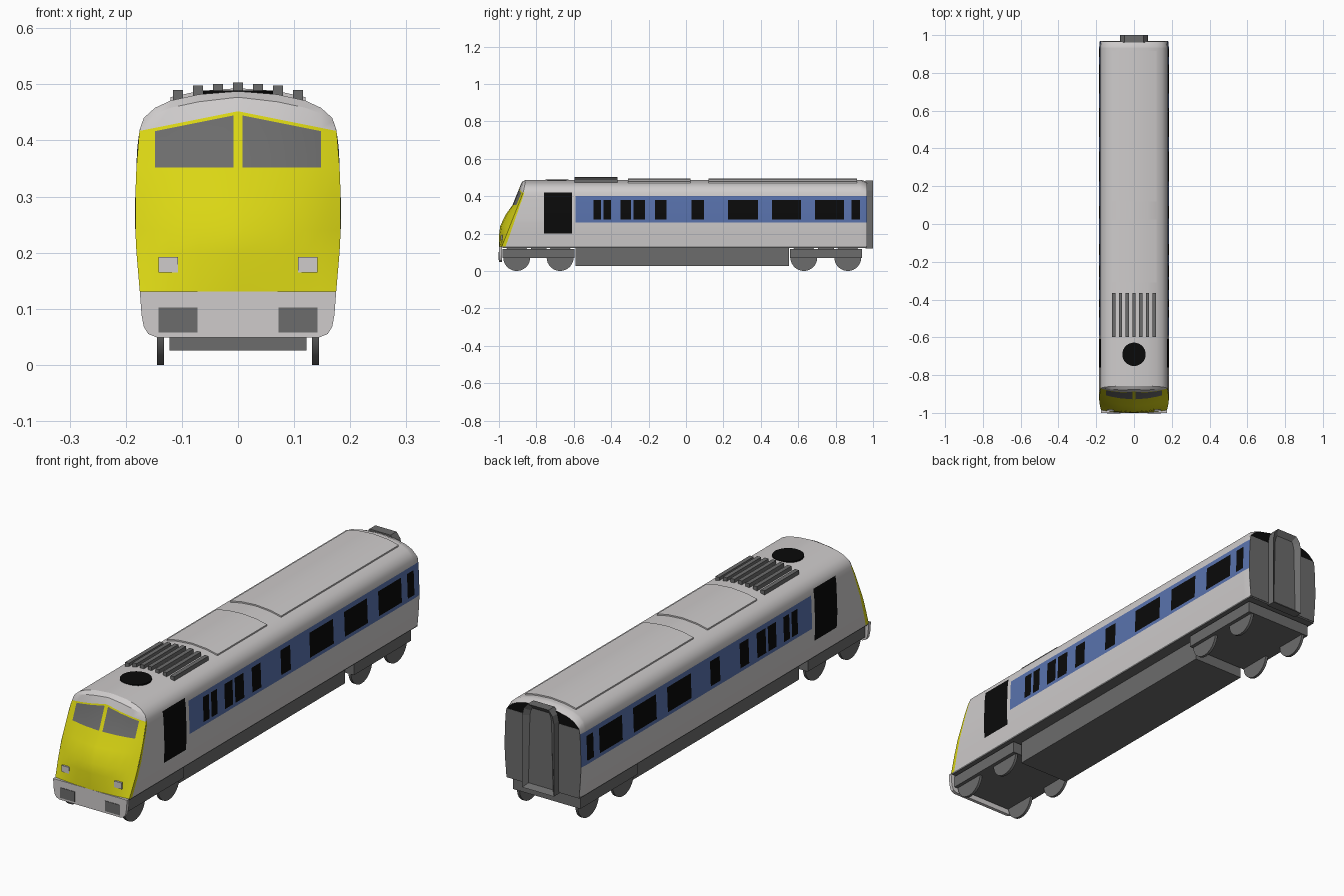
import bpy, bmesh, math
from mathutils import Matrix, Vector

if "Cube" in bpy.data.objects:
    bpy.data.objects.remove(bpy.data.objects["Cube"])


def material(name, r, g, b):
    m = bpy.data.materials.new(name)
    m.diffuse_color = (r, g, b, 1)
    m.use_nodes = True
    m.node_tree.nodes["Principled BSDF"].inputs["Base Color"].default_value = m.diffuse_color
    return m


WHITE = material("body_white", 0.62, 0.60, 0.60)
YELLOW = material("cab_yellow", 0.70, 0.67, 0.007)
BLUE = material("band_blue", 0.10, 0.17, 0.42)
BLACK = material("opening_black", 0.003, 0.003, 0.003)
GREY = material("frame_grey", 0.15, 0.15, 0.15)


def finish(bm, name, mats, smooth=True, recalc=True):
    if recalc:
        bmesh.ops.recalc_face_normals(bm, faces=bm.faces)
    me = bpy.data.meshes.new(name)
    bm.to_mesh(me)
    bm.free()
    for m in mats:
        me.materials.append(m)
    ob = bpy.data.objects.new(name, me)
    bpy.context.collection.objects.link(ob)
    if smooth:
        bpy.ops.object.select_all(action='DESELECT')
        bpy.context.view_layer.objects.active = ob
        ob.select_set(True)
        bpy.ops.object.shade_smooth_by_angle(angle=math.radians(30))
    return ob


def box(name, x0, x1, y0, y1, z0, z1, mat):
    bm = bmesh.new()
    bmesh.ops.create_cube(bm, size=1)
    for v in bm.verts:
        v.co = ((x0 + x1) / 2 + v.co.x * (x1 - x0), (y0 + y1) / 2 + v.co.y * (y1 - y0),
                (z0 + z1) / 2 + v.co.z * (z1 - z0))
    return finish(bm, name, [mat], False)


def prism(name, outline, y0, y1, mat):
    """Extrude an x-z outline along y; returns an open bmesh and its y1 face."""
    bm = bmesh.new()
    f = bm.faces.new([bm.verts.new((x, y0, z)) for x, z in outline])
    r = bmesh.ops.extrude_face_region(bm, geom=[f])
    for v in r['geom']:
        if isinstance(v, bmesh.types.BMVert):
            v.co.y = y1
    bmesh.ops.recalc_face_normals(bm, faces=bm.faces)
    return bm, [g for g in r['geom'] if isinstance(g, bmesh.types.BMFace)]


def disc(name, loc, axis, r, depth, mat):
    bm = bmesh.new()
    rot = Matrix.Rotation(math.pi / 2, 4, 'Y') if axis == 'X' else Matrix()
    bmesh.ops.create_cone(bm, cap_ends=True, segments=32, radius1=r, radius2=r, depth=depth,
                          matrix=Matrix.Translation(loc) @ rot)
    return finish(bm, name, [mat])


def lerp(table, t):
    for (a, p), (b, q) in zip(table, table[1:]):
        if t <= b:
            return p + (q - p) * max(0, (t - a) / (b - a))
    return table[-1][1]


def grid(bm, rows, rule):
    vs = [[bm.verts.new(p) for p in row] for row in rows]
    for a, b in zip(vs, vs[1:]):
        for i in range(len(a) - 1):
            f = bm.faces.new((a[i], a[i + 1], b[i + 1], b[i]))
            f.material_index = rule(f.calc_center_median())
    return vs


# Half cross-section of the body (x, z), sill to roof ridge
side = [(0.175, 0.13), (0.181, 0.2), (0.184, 0.26), (0.184, 0.275), (0.180, 0.38), (0.178, 0.40)]
roof = [(0.175, 0.42), (0.168, 0.44), (0.148, 0.458), (0.12, 0.471), (0.07, 0.482),
        (0.008, 0.487), (0, 0.487)]
half = side + roof
section = half + [(-x, z) for x, z in reversed(half[:-1])]
width = [(z, x) for x, z in side + roof[:1]]
roof_z = [(x, z) for x, z in reversed(roof)]


def front(z):
    return -0.985 + 0.115 * (z - 0.13) / 0.29 if z < 0.42 else -0.87 + (z - 0.42) * 0.2


# Body shell: stations fall on the window edges, colours follow position
windows = [(-0.495, -0.455), (-0.44, -0.40), (-0.35, -0.295), (-0.28, -0.22), (-0.165, -0.105),
           (0.03, 0.095), (0.225, 0.385), (0.46, 0.615), (0.69, 0.845), (0.885, 0.93)]
stations = [-0.76, -0.61, -0.59] + [y for w in windows for y in w] + [0.94]


def body_colour(c):
    if c.z > 0.42:
        return 0
    if c.y < front(c.z) + 0.016:
        return 1
    if -0.76 < c.y < -0.61 and c.z > 0.2:
        return 3
    if c.y > -0.59 and 0.26 < c.z < 0.40:
        glass = 0.275 < c.z < 0.38 and any(a < c.y < b for a, b in windows)
        return 3 if glass else 2
    return 0


bm = bmesh.new()
rows = [[(x, front(z), z) for x, z in section],
        [(x, front(z) + 0.005 + 0.015 * min(1, (0.45 - z) / 0.3 if z < 0.45 else 0), z) for x, z in section]]
rows += [[(x, y, z) for x, z in section] for y in stations]
rows.append([(x * 0.985, 0.967, z - 0.012 * (z > 0.43)) for x, z in section])
grid(bm, rows, body_colour)
finish(bm, "body_shell", [WHITE, YELLOW, BLUE, BLACK])

# Nose: faceted yellow front with two windscreens, white brow up to the roof
centre = [(0.13, -1.0), (0.23, -0.998), (0.30, -0.965), (0.352, -0.928), (0.45, -0.888)]
cols = [0, 0.008, 0.07, 0.12, 0.148, 0.168, None]


def nose_y(x, z):
    e, c = front(min(z, 0.42)), lerp(centre, z)
    return c + (e - c) * min(1, abs(x) / lerp(width, z)) ** 2


def nose_row(height):
    pts = []
    for x in cols:
        z = height(0.175 if x is None else x)
        x = lerp(width, z) if x is None else x
        pts.append((x, nose_y(x, z), z))
    return [(-x, y, z) for x, y, z in reversed(pts)] + pts[1:]


def brow(x):
    return 0.452 - 0.035 * x / 0.175


rows = [nose_row(lambda x, h=h: h) for h in (0.13, 0.2, 0.24, 0.30, 0.352)]
rows += [nose_row(lambda x: brow(x) - 0.006), nose_row(brow)]
top = [(x, front(z), z) for x, z in reversed(roof)]
top = [(-x, y, z) for x, y, z in reversed(top)] + top[1:]
mid = [(b[0], a[1] + 0.35 * (b[1] - a[1]), a[2] + 0.7 * (b[2] - a[2])) for a, b in zip(rows[-1], top)]


def nose_colour(c):
    if c.z > brow(abs(c.x)):
        return 0
    if 0.352 < c.z < brow(abs(c.x)) - 0.006 and 0.008 < abs(c.x) < 0.148:
        return 2
    return 1


bm = bmesh.new()
grid(bm, rows + [mid, top], nose_colour)
bm.normal_update()
if sum(f.normal.y for f in bm.faces) > 0:
    bmesh.ops.reverse_faces(bm, faces=bm.faces)
finish(bm, "cab_nose", [WHITE, YELLOW, GREY], recalc=False)

# Front valance with rounded lower corners
low = [(0.175, 0.131), (0.172, 0.09), (0.168, 0.068), (0.16, 0.055), (0.145, 0.049)]
bm, _ = prism("v", low + [(-x, z) for x, z in reversed(low)], -1.0, -0.985, WHITE)
finish(bm, "front_valance", [WHITE])

# Headlights and valance inserts
for s, n in ((-1, "left"), (1, "right")):
    a, b = sorted((s * 0.107, s * 0.142))
    y = nose_y(0.107, 0.165)
    box("headlight_" + n, a, b, y - 0.001, y + 0.007, 0.165, 0.192, WHITE)
    a, b = sorted((s * 0.072, s * 0.142))
    box("valance_insert_" + n, a, b, -1.002, -0.995, 0.058, 0.102, GREY)

# Rear wall: grey below, black under the roof arch
rear = [(x * 0.984, z - 0.012 * (z > 0.43)) for x, z in section]
bm, _ = prism("r", [p for p in rear if p[1] < 0.421], 0.955, 0.968, GREY)
finish(bm, "rear_wall", [GREY], False)
bm, _ = prism("r", [p for p in rear if p[1] > 0.415], 0.955, 0.967, BLACK)
finish(bm, "rear_roof_gap", [BLACK], False)

# Gangway: arched frame with a recessed door
arch = [(0.075, 0.12), (0.075, 0.43), (0.068, 0.46), (0.05, 0.483)]
bm, cap = prism("g", arch + [(-x, z) for x, z in reversed(arch)], 0.96, 1.0, GREY)
bmesh.ops.inset_region(bm, faces=cap, thickness=0.024)
bmesh.ops.translate(bm, verts=cap[0].verts, vec=(0, -0.018, 0))
finish(bm, "rear_gangway", [GREY], False)


# Roof panels that follow the roof curve
def roof_panel(name, y0, y1):
    xs = [-0.12, -0.07, 0, 0.07, 0.12]
    line = [(x, lerp(roof_z, abs(x))) for x in xs]
    out = [(x, z + 0.006) for x, z in line] + [(x, z - 0.004) for x, z in reversed(line)]
    p, _ = prism(name, out, y0, y1, WHITE)
    finish(p, name, [WHITE])


roof_panel("roof_panel_long", 0.12, 0.915)
roof_panel("roof_panel_short", -0.31, 0.025)

# Roof louvres and fan opening
for i in range(7):
    x = (i - 3) * 0.0357
    z = lerp(roof_z, abs(x))
    box(f"roof_louvre_{i}", x - 0.009, x + 0.009, -0.597, -0.365, z - 0.01, z + 0.016, GREY)
disc("roof_fan", (0, -0.69, 0.485), 'Z', 0.062, 0.008, BLACK)

# Underframe, tank, bogies and wheels
box("floor", -0.173, 0.173, -0.98, 0.966, 0.124, 0.134, GREY)
box("under_tank", -0.122, 0.122, -0.59, 0.55, 0.026, 0.128, GREY)
for n, y0, y1, axles in (("front", -0.98, -0.595, (-0.905, -0.673)),
                         ("rear", 0.555, 0.942, (0.63, 0.865))):
    box(n + "_bogie", -0.16, 0.16, y0, y1, 0.068, 0.118, GREY)
    box(n + "_bogie_pivot", -0.12, 0.12, y0 + 0.15, y1 - 0.15, 0.068, 0.128, GREY)
    for i, y in enumerate(axles):
        for s in (-1, 1):
            disc(f"{n}_wheel_{i}_{'right' if s > 0 else 'left'}", (s * 0.138, y, 0.072), 'X',
                 0.072, 0.012, GREY)
